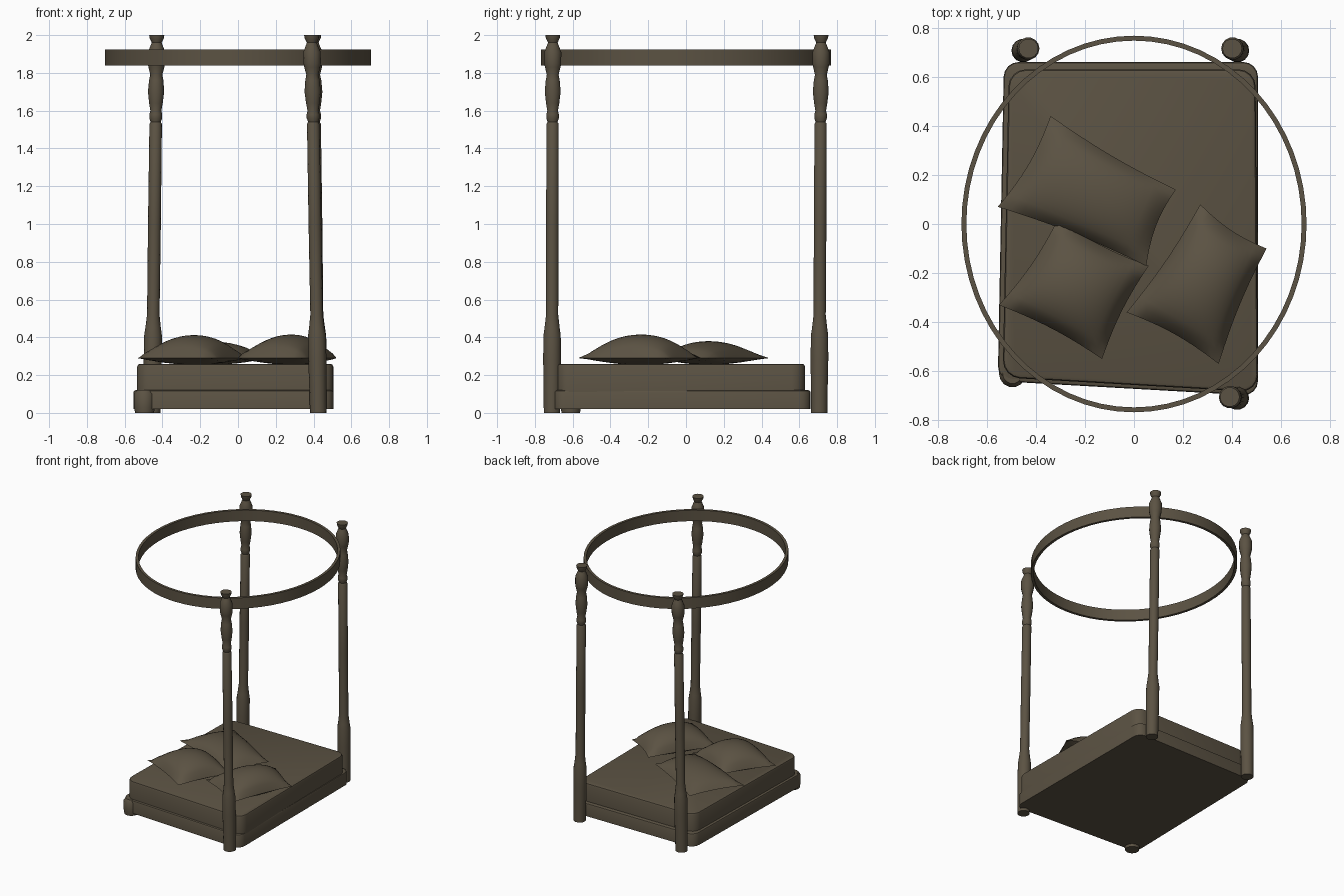
import bpy, bmesh, math
from mathutils import Vector

cube = bpy.data.objects.get("Cube")
if cube:
    bpy.data.objects.remove(cube, do_unlink=True)

mat = bpy.data.materials.new("dark brown")
mat.use_nodes = True
colour = (0.105, 0.085, 0.056, 1)
mat.diffuse_color = colour
mat.node_tree.nodes["Principled BSDF"].inputs["Base Color"].default_value = colour


def finish(name, bm, angle=40):
    bmesh.ops.recalc_face_normals(bm, faces=bm.faces)
    mesh = bpy.data.meshes.new(name)
    bm.to_mesh(mesh)
    bm.free()
    mesh.materials.append(mat)
    obj = bpy.data.objects.new(name, mesh)
    bpy.context.collection.objects.link(obj)
    bpy.ops.object.select_all(action='DESELECT')
    obj.select_set(True)
    bpy.context.view_layer.objects.active = obj
    bpy.ops.object.shade_smooth_by_angle(angle=math.radians(angle))
    return obj


def slab(name, corners, z0, z1, corner_r, edge_r):
    """Quadrilateral block with rounded corners and a softened top rim."""
    bm = bmesh.new()
    bottom = bm.faces.new([bm.verts.new((x, y, z0)) for x, y in corners])
    ext = bmesh.ops.extrude_face_region(bm, geom=[bottom], use_keep_orig=True)
    for v in ext["geom"]:
        if isinstance(v, bmesh.types.BMVert):
            v.co.z = z1
    upright = [e for e in bm.edges if abs(e.verts[0].co.z - e.verts[1].co.z) > 0.01]
    bmesh.ops.bevel(bm, geom=upright, offset=corner_r, segments=4, profile=0.5, affect='EDGES')
    rim = [e for e in bm.edges if all(v.co.z > z1 - 0.001 for v in e.verts)]
    bmesh.ops.bevel(bm, geom=rim, offset=edge_r, segments=2, profile=0.5, affect='EDGES')
    return finish(name, bm)


def lathe(name, profile, foot, lean=(0, 0), sides=14):
    """Turned post whose axis leans a little towards its top."""
    bm = bmesh.new()
    rings = []
    for r, z in profile:
        cx, cy = (foot[i] + lean[i] * z / 2 for i in (0, 1))
        rings.append([bm.verts.new((cx + r * math.cos(math.tau * k / sides),
                                    cy + r * math.sin(math.tau * k / sides), z))
                      for k in range(sides)])
    for a, b in zip(rings, rings[1:]):
        for k in range(sides):
            n = (k + 1) % sides
            bm.faces.new((a[k], a[n], b[n], b[k]))
    bm.faces.new(rings[0])
    bm.faces.new(rings[-1])
    return finish(name, bm)


def pillow(name, corners, edge_z, top_z, rest_z, n=14):
    """Stuffed cushion with pointed corners and slightly hollow sides."""
    c = [Vector(p) for p in corners]
    mid = sum(c, Vector((0, 0))) / 4
    bm = bmesh.new()
    layers = []
    for side in (1, -1):
        grid = {}
        for i in range(n + 1):
            for j in range(n + 1):
                u, v = 2 * i / n - 1, 2 * j / n - 1
                p = c[0].lerp(c[1], i / n).lerp(c[3].lerp(c[2], i / n), j / n)
                hollow = 0.07 * (u * u * (1 - v * v) + v * v * (1 - u * u))
                p = p.lerp(mid, hollow)
                puff = ((1 - u * u) * (1 - v * v)) ** 0.6
                height = (top_z - edge_z) if side > 0 else (rest_z - edge_z)
                grid[i, j] = bm.verts.new((p.x, p.y, edge_z + height * puff))
        for i in range(n):
            for j in range(n):
                bm.faces.new((grid[i, j], grid[i + 1, j], grid[i + 1, j + 1], grid[i, j + 1]))
        layers.append(grid)
    bmesh.ops.remove_doubles(bm, verts=bm.verts, dist=0.0005)
    return finish(name, bm, 60)


# Bed base and mattress
slab("bed_base", [(-0.555, -0.64), (0.505, -0.70), (0.505, 0.66), (-0.53, 0.66)],
     0.02, 0.12, 0.06, 0.012)
slab("mattress", [(-0.535, -0.625), (0.505, -0.685), (0.495, 0.63), (-0.51, 0.63)],
     0.11, 0.26, 0.07, 0.015)

# Short foot at the corner without a post
lathe("corner_foot", [(0.05, 0), (0.055, 0.03), (0.055, 0.10), (0.04, 0.12)], (-0.495, -0.61))

# Three turned posts
post_profile = [(0.044, 0), (0.045, 0.10), (0.048, 0.28), (0.047, 0.41), (0.041, 0.45),
                (0.033, 0.52), (0.034, 1.0), (0.033, 1.53), (0.027, 1.54), (0.034, 1.56),
                (0.034, 1.58), (0.029, 1.60), (0.036, 1.64), (0.043, 1.70), (0.038, 1.76),
                (0.032, 1.79), (0.042, 1.83), (0.046, 1.85), (0.046, 1.91), (0.034, 1.94),
                (0.026, 1.96), (0.038, 1.985), (0.040, 2.0)]
lathe("front_left_post", post_profile, (0.425, -0.71), (-0.035, 0.005))
lathe("back_left_post", post_profile, (0.425, 0.705), (-0.025, 0.01))
lathe("back_right_post", post_profile, (-0.455, 0.705), (0.025, 0.01))

# Oval canopy hoop
bm = bmesh.new()
steps = 64
section = [(0, 1.84), (0, 1.925), (-0.02, 1.925), (-0.02, 1.84)]
hoop = []
for k in range(steps):
    a = math.tau * k / steps
    hoop.append([bm.verts.new(((0.703 + d) * math.cos(a), (0.767 + d) * math.sin(a), z))
                 for d, z in section])
for k in range(steps):
    p, q = hoop[k], hoop[(k + 1) % steps]
    for s in range(4):
        t = (s + 1) % 4
        bm.faces.new((p[s], q[s], q[t], p[t]))
finish("canopy_hoop", bm)

# Scattered pillows
pillow("long_pillow", [(-0.34, 0.44), (0.17, 0.14), (0.05, -0.17), (-0.555, 0.07)],
       0.29, 0.38, 0.255)
pillow("front_right_pillow", [(-0.31, 0.02), (0.06, -0.17), (-0.13, -0.55), (-0.55, -0.33)],
       0.29, 0.412, 0.255)
pillow("front_left_pillow", [(0.27, 0.08), (0.54, -0.10), (0.345, -0.57), (-0.03, -0.36)],
       0.29, 0.415, 0.255)
